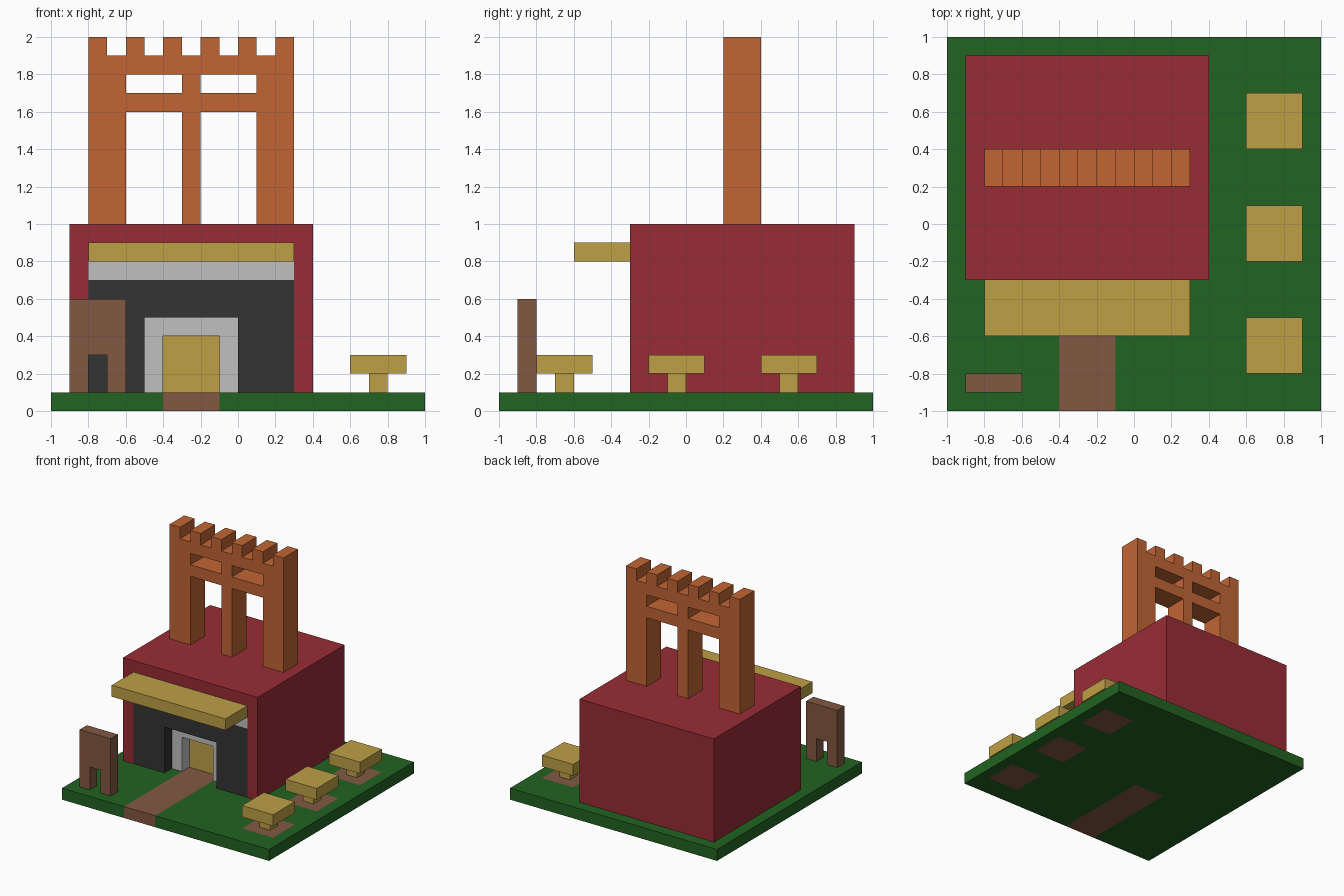
import bpy
import bmesh
from mathutils import Vector

cube = bpy.data.objects.get("Cube")
if cube:
    bpy.data.objects.remove(cube, do_unlink=True)


def material(name, rgb):
    """Flat material from 0-255 sRGB values."""
    lin = [((c / 255 + 0.055) / 1.055) ** 2.4 for c in rgb]
    m = bpy.data.materials.new(name)
    m.use_nodes = True
    m.diffuse_color = (*lin, 1)
    m.node_tree.nodes["Principled BSDF"].inputs["Base Color"].default_value = (*lin, 1)
    return m


GREEN = material("grass green", (34, 99, 34))
BROWN = material("earth brown", (130, 88, 66))
RED = material("wall red", (153, 44, 54))
TAN = material("sand yellow", (190, 160, 70))
ORANGE = material("brick orange", (193, 101, 52))
GRAY = material("light gray", (192, 192, 192))
DARK = material("charcoal", (51, 51, 51))


def finish(name, bm, *mats):
    bmesh.ops.recalc_face_normals(bm, faces=bm.faces)
    me = bpy.data.meshes.new(name)
    bm.to_mesh(me)
    bm.free()
    ob = bpy.data.objects.new(name, me)
    for m in mats:
        me.materials.append(m)
    bpy.context.collection.objects.link(ob)
    return ob


def slice_at(bm, axis, values):
    """Cut the whole mesh with planes across one axis."""
    normal = Vector([float(i == axis) for i in range(3)])
    for v in sorted(set(values)):
        bmesh.ops.bisect_plane(bm, geom=bm.verts[:] + bm.edges[:] + bm.faces[:],
                               plane_co=normal * v, plane_no=normal, dist=1e-5)


def box_mesh(x, y, z):
    bm = bmesh.new()
    bmesh.ops.create_cube(bm, size=1)
    for v in bm.verts:
        v.co = [r[0] if c < 0 else r[1] for c, r in zip(v.co, (x, y, z))]
    return bm


def box(name, x, y, z, mat):
    return finish(name, box_mesh(x, y, z), mat)


def panel(name, x, y, z, mat, holes):
    """Upright slab with rectangular openings (x0, x1, z0, z1)."""
    bm = bmesh.new()
    corners = [(x[0], z[0]), (x[1], z[0]), (x[1], z[1]), (x[0], z[1])]
    bm.faces.new([bm.verts.new((px, y[0], pz)) for px, pz in corners])
    slice_at(bm, 0, [v for h in holes for v in h[:2] if x[0] < v < x[1]])
    slice_at(bm, 2, [v for h in holes for v in h[2:] if z[0] < v < z[1]])
    gone = []
    for f in bm.faces:
        c = f.calc_center_median()
        if any(h[0] < c.x < h[1] and h[2] < c.z < h[3] for h in holes):
            gone.append(f)
    bmesh.ops.delete(bm, geom=gone, context='FACES')
    front = bm.faces[:]
    copy = bmesh.ops.extrude_face_region(bm, geom=front, use_keep_orig=True)["geom"]
    bmesh.ops.translate(bm, vec=(0, y[1] - y[0], 0),
                        verts=[g for g in copy if isinstance(g, bmesh.types.BMVert)])
    return finish(name, bm, mat)


# Ground slab, with the path and the table patches cut in
TABLE_Y = (-0.65, -0.05, 0.55)
patches = [(-0.4, -0.1, -1.1, -0.1)]
patches += [(0.6, 0.9, y - 0.15, y + 0.15) for y in TABLE_Y]
bm = box_mesh((-1, 1), (-1, 1), (0, 0.1))
slice_at(bm, 0, [v for p in patches for v in p[:2]])
slice_at(bm, 1, [v for p in patches for v in p[2:] if v > -1])
for f in bm.faces:
    c = f.calc_center_median()
    f.material_index = int(any(p[0] < c.x < p[1] and p[2] < c.y < p[3] for p in patches))
finish("ground", bm, GREEN, BROWN)

# House block with a recess for the shop front
house = box("house", (-0.9, 0.4), (-0.3, 0.9), (0.1, 1), RED)
cutter = box("recess_cutter", (-0.8, 0.3), (-0.5, 0), (0, 0.8), RED)
cutter.hide_render = True
mod = house.modifiers.new("recess", 'BOOLEAN')
mod.operation = 'DIFFERENCE'
mod.solver = 'EXACT'
mod.object = cutter
bpy.context.view_layer.objects.active = house
bpy.ops.object.modifier_apply(modifier=mod.name)
bpy.data.objects.remove(cutter, do_unlink=True)

# Shop front: lintel, dark wall, stepped door frame, door and awning
box("lintel", (-0.8, 0.3), (-0.3, 0), (0.7, 0.8), GRAY)
panel("shop_front", (-0.8, 0.3), (-0.3, -0.2), (0.1, 0.7), DARK, [(-0.5, 0, 0.1, 0.5)])
panel("door_frame", (-0.5, 0), (-0.2, 0), (0.1, 0.5), GRAY, [(-0.4, -0.1, 0.1, 0.4)])
box("door", (-0.4, -0.1), (-0.1, 0), (0.1, 0.4), TAN)
box("awning", (-0.8, 0.3), (-0.6, -0.3), (0.8, 0.9), TAN)

# Roof tower: two bays, each with a tall opening and a window, and battlements
bays = [(-0.6, -0.3), (-0.2, 0.1)]
openings = [(a, b, lo, hi) for a, b in bays for lo, hi in ((1, 1.6), (1.7, 1.8))]
openings += [(-0.7 + 0.2 * i, -0.6 + 0.2 * i, 1.9, 2) for i in range(5)]
openings = [tuple(round(v, 2) for v in o) for o in openings]
panel("roof_tower", (-0.8, 0.3), (0.2, 0.4), (1, 2), ORANGE, openings)

# Small standing arch in the garden
panel("garden_arch", (-0.9, -0.6), (-0.9, -0.8), (0.1, 0.6), BROWN, [(-0.8, -0.7, 0.1, 0.3)])

# Row of tables
for i, y in enumerate(TABLE_Y, 1):
    box(f"table_top_{i}", (0.6, 0.9), (y - 0.15, y + 0.15), (0.2, 0.3), TAN)
    box(f"table_stem_{i}", (0.7, 0.8), (y - 0.05, y + 0.05), (0.1, 0.2), TAN)
